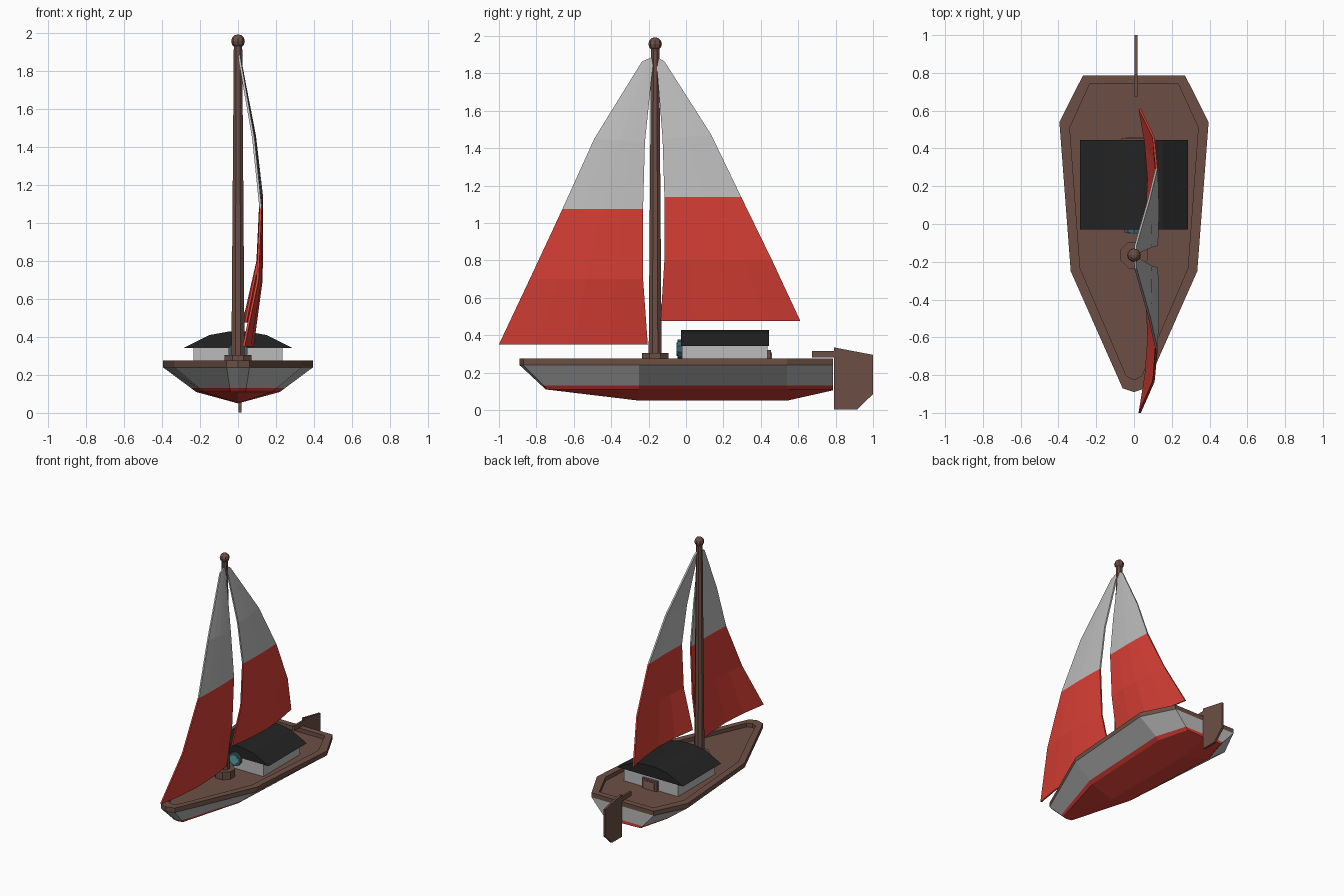
import bpy, bmesh, math
from mathutils import Vector

if "Cube" in bpy.data.objects:
    bpy.data.objects.remove(bpy.data.objects["Cube"])


def material(name, color):
    m = bpy.data.materials.new(name)
    m.diffuse_color = (*color, 1)
    m.use_nodes = True
    m.node_tree.nodes["Principled BSDF"].inputs["Base Color"].default_value = m.diffuse_color
    return m


RED = material("red", (0.69, 0.05, 0.036))
WOOD = material("wood", (0.15, 0.078, 0.058))
PANEL = material("door_panel", (0.24, 0.14, 0.10))
BLACK = material("black", (0.017, 0.017, 0.017))
FRAME = material("porthole_frame", (0.05, 0.12, 0.15))
GLASS = material("glass", (0.10, 0.36, 0.42))
GREY = material("grey", (0.5, 0.5, 0.5))


def finish(name, bm, mats):
    bmesh.ops.remove_doubles(bm, verts=bm.verts, dist=1e-5)
    bmesh.ops.dissolve_degenerate(bm, edges=bm.edges, dist=1e-5)
    bmesh.ops.recalc_face_normals(bm, faces=bm.faces)
    me = bpy.data.meshes.new(name)
    bm.to_mesh(me)
    bm.free()
    for m in mats:
        me.materials.append(m)
    ob = bpy.data.objects.new(name, me)
    bpy.context.collection.objects.link(ob)
    return ob


def loft(name, loops, mat, cap_start=False, cap_end=False):
    bm = bmesh.new()
    rows = [[bm.verts.new(p) for p in loop] for loop in loops]
    n = len(rows[0])
    for a, b in zip(rows, rows[1:]):
        for i in range(n):
            j = (i + 1) % n
            bm.faces.new((a[i], a[j], b[j], b[i]))
    if cap_start:
        bm.faces.new(rows[0])
    if cap_end:
        bm.faces.new(rows[-1])
    return finish(name, bm, [mat])


def ring(r, z, n=8, y=0.0):
    angles = [2 * math.pi * (i + 0.5) / n for i in range(n)]
    return [(r * math.cos(a), y + r * math.sin(a), z) for a in angles]


def box(name, lo, hi, mat):
    loops = [[(lo[0], lo[1], z), (hi[0], lo[1], z), (hi[0], hi[1], z), (lo[0], hi[1], z)]
             for z in (lo[2], hi[2])]
    return loft(name, loops, mat, True, True)


def extrude_x(name, yz, x0, x1, mat):
    return loft(name, [[(x, y, z) for y, z in yz] for x in (x0, x1)], mat, True, True)


def extrude_y(name, xz, y0, y1, mat):
    return loft(name, [[(x, y, z) for x, z in xz] for y in (y0, y1)], mat, True, True)


# Hull outlines, right half from bow to stern, mirrored
def outline(half):
    pts = [Vector(p) for p in half]
    return pts + [Vector((-p.x, p.y, p.z)) for p in reversed(pts[1:])]


def level(half, z):
    return outline([(x, y, z) for x, y in half])


deck_half = [(0, -0.89), (0.06, -0.87), (0.335, -0.25), (0.395, 0.54), (0.27, 0.787)]
inner_half = [(0, -0.825), (0.04, -0.805), (0.285, -0.235), (0.34, 0.51), (0.235, 0.74)]
low_half = [(0, -0.75), (0.04, -0.74), (0.18, -0.25), (0.22, 0.54), (0.155, 0.785)]
top, low = level(deck_half, 0.24), level(low_half, 0.11)
water = [b.lerp(a, 0.16) for a, b in zip(top, low)]
keel = outline([(0, -0.75, 0.11), (0, -0.74, 0.109), (0, -0.25, 0.05),
                (0, 0.54, 0.05), (0, 0.785, 0.105)])
loft("hull_sides", [top, water], GREY)
loft("hull_bottom", [water, low, keel], RED)

# Deck with raised rail
loft("deck", [top, level(deck_half, 0.275), level(inner_half, 0.275),
              level(inner_half, 0.245)], WOOD, cap_end=True)

# Cabin with arched roof
box("cabin_walls", (-0.235, -0.022, 0.245), (0.235, 0.435, 0.346), GREY)
roof = [(0.285, 0.342), (0.15, 0.41), (0.05, 0.428)]
extrude_y("cabin_roof", roof + [(-x, z) for x, z in reversed(roof)], -0.028, 0.445, BLACK)

# Door at the back of the cabin
box("door_frame", (-0.065, 0.43, 0.245), (0.065, 0.455, 0.322), WOOD)
box("door_panel", (-0.045, 0.44, 0.245), (0.045, 0.459, 0.308), PANEL)


# Porthole at the front of the cabin
def disc(name, r, y0, y1, mat):
    extrude_y(name, [(x, z + 0.325) for x, z, _ in ring(r, 0, 10)], y0, y1, mat)


disc("porthole_frame", 0.052, -0.046, -0.01, FRAME)
disc("porthole_glass", 0.036, -0.05, -0.02, GLASS)

# Mast with collar and ball
MY = -0.165
loft("mast", [ring(0.038, 0.245, 8, MY), ring(0.024, 1.94, 8, MY)], WOOD, True, True)
loft("mast_collar", [ring(0.076, 0.245, 8, MY), ring(0.076, 0.305, 8, MY)], WOOD, True, True)
bm = bmesh.new()
bmesh.ops.create_uvsphere(bm, u_segments=8, v_segments=6, radius=0.036)
bmesh.ops.translate(bm, verts=bm.verts, vec=(0, MY, 1.957))
finish("mast_ball", bm, [WOOD])

# Rudder and tiller
extrude_x("rudder", [(0.79, 0.335), (1.0, 0.295), (1.0, 0.085), (0.915, 0.003), (0.79, 0.003)],
          0.002, 0.018, WOOD)
box("tiller", (0.002, 0.675, 0.28), (0.018, 0.80, 0.315), WOOD)


# Sails: each row is (outer y, outer z, inner y, inner z); both billow towards +x
BILLOW = [(0.03, 0.042, 0.04), (0.103, 0.02, 0.105), (0.119, 0.006, 0.121),
          (0.08, 0.006, 0.085), (0.008, 0, 0.006)]


def sail(name, rows, columns=4, thickness=0.012):
    bm = bmesh.new()
    grid = []
    for (y0, z0, y1, z1), (x0, belly, x1) in zip(rows, BILLOW):
        line = []
        for c in range(columns + 1):
            t = c / columns
            x = x0 + (x1 - x0) * t + belly * math.sin(math.pi * t)
            line.append(bm.verts.new((x, y0 + (y1 - y0) * t, z0 + (z1 - z0) * t)))
        grid.append(line)
    for r in range(len(grid) - 1):
        for c in range(columns):
            f = bm.faces.new((grid[r][c], grid[r][c + 1], grid[r + 1][c + 1], grid[r + 1][c]))
            f.material_index = 0 if r < 2 else 1
    ob = finish(name, bm, [RED, GREY])
    mod = ob.modifiers.new("thickness", 'SOLIDIFY')
    mod.thickness = thickness
    mod.offset = 0


sail("front_sail", [(-1.0, 0.35, -0.205, 0.35), (-0.835, 0.70, -0.23, 0.70),
                    (-0.66, 1.075, -0.23, 1.075), (-0.49, 1.45, -0.22, 1.43),
                    (-0.235, 1.862, -0.172, 1.89)])
sail("main_sail", [(0.61, 0.478, -0.135, 0.478), (0.46, 0.80, -0.115, 0.80),
                   (0.295, 1.138, -0.115, 1.138), (0.135, 1.47, -0.125, 1.45),
                   (-0.115, 1.862, -0.16, 1.89)])
